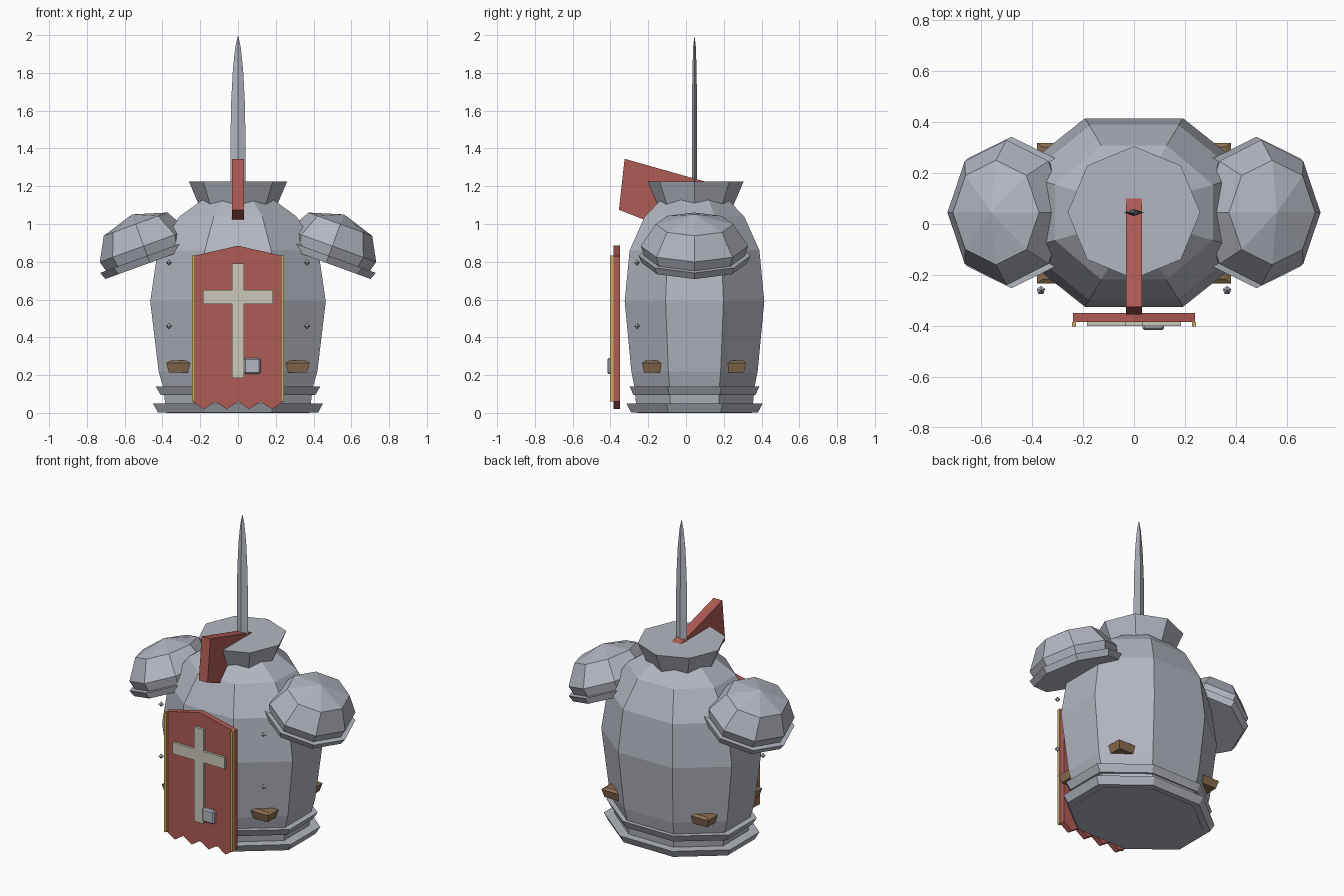
import bpy, bmesh, math
from mathutils import Matrix

if "Cube" in bpy.data.objects:
    bpy.data.objects.remove(bpy.data.objects["Cube"])

CY = 0.045  # depth centre of the armour


def material(name, rgb):
    m = bpy.data.materials.new(name)
    m.diffuse_color = (*rgb, 1)
    m.use_nodes = True
    m.node_tree.nodes["Principled BSDF"].inputs["Base Color"].default_value = m.diffuse_color
    return m


STEEL = material("steel", (0.45, 0.47, 0.53))
RED = material("red_cloth", (0.43, 0.105, 0.09))
GOLD = material("gold_trim", (0.62, 0.42, 0.12))
CREAM = material("cream", (0.60, 0.58, 0.48))
WOOD = material("brown_leather", (0.25, 0.155, 0.08))


def finish(name, bm, mat, matrix=Matrix()):
    bmesh.ops.recalc_face_normals(bm, faces=bm.faces[:])
    me = bpy.data.meshes.new(name)
    bm.to_mesh(me)
    bm.free()
    me.materials.append(mat)
    ob = bpy.data.objects.new(name, me)
    ob.matrix_world = matrix
    bpy.context.collection.objects.link(ob)
    return ob


def loft(name, rings, mat, n=8, phase=0.0, matrix=Matrix.Translation((0, CY, 0))):
    """Stack of n-sided rings (z, rx, ry); a zero radius makes a point."""
    bm = bmesh.new()
    loops = []
    for z, rx, ry in rings:
        if rx == 0:
            loops.append([bm.verts.new((0, 0, z))] * n)
            continue
        angles = [math.tau * (i + phase) / n for i in range(n)]
        loops.append([bm.verts.new((rx * math.cos(a), ry * math.sin(a), z)) for a in angles])
    for lo, hi in zip(loops, loops[1:]):
        for i in range(n):
            j = (i + 1) % n
            bm.faces.new(list(dict.fromkeys((lo[i], lo[j], hi[j], hi[i]))))
    for loop in (loops[0], loops[-1]):
        if len(set(loop)) == n:
            bm.faces.new(loop)
    return finish(name, bm, mat, matrix)


def prism(name, pts, lo, hi, mat, axis="y"):
    """Outline (a, z) extruded along y, or along x when axis is 'x'."""
    bm = bmesh.new()
    place = (lambda a, z, d: (a, d, z)) if axis == "y" else (lambda a, z, d: (d, a, z))
    rows = [[bm.verts.new(place(a, z, d)) for a, z in pts] for d in (lo, hi)]
    for row in rows:
        bm.faces.new(row)
    for i in range(len(pts)):
        j = (i + 1) % len(pts)
        bm.faces.new((rows[0][i], rows[0][j], rows[1][j], rows[1][i]))
    return finish(name, bm, mat)


def plate(name, x0, x1, z0, z1, y0, y1, mat):
    return prism(name, [(x0, z0), (x1, z0), (x1, z1), (x0, z1)], y0, y1, mat)


# Breastplate barrel, skirt bands and neck collar
loft("breastplate", [(0.0, 0.41, 0.33), (0.14, 0.43, 0.345), (0.22, 0.455, 0.362),
                     (0.59, 0.503, 0.40), (0.86, 0.46, 0.372), (1.04, 0.335, 0.285),
                     (1.13, 0.20, 0.19)], STEEL, phase=0.5)
loft("upper_skirt_band", [(0.095, 0.443, 0.35), (0.14, 0.472, 0.372)], STEEL, phase=0.5)
loft("lower_skirt_band", [(0.003, 0.46, 0.365), (0.05, 0.487, 0.39)], STEEL, phase=0.5)
loft("collar", [(1.06, 0.19, 0.19), (1.225, 0.26, 0.26)], STEEL)

# Tilted shoulder domes with flared rims, rivets and leather pads on both sides
for side, s in (("left", -1), ("right", 1)):
    tilt = Matrix.Translation((s * 0.48, CY, 0.83)) @ Matrix.Rotation(s * math.radians(20), 4, "Y")
    loft(side + "_shoulder_dome", [(-0.01, 0.23, 0.262), (0.057, 0.247, 0.285),
                                   (0.18, 0.18, 0.205), (0.235, 0, 0)], STEEL, matrix=tilt)
    loft(side + "_shoulder_rim", [(-0.038, 0.25, 0.28), (0.002, 0.265, 0.297)], STEEL, matrix=tilt)
    for z in (0.46, 0.795):
        loft(side + "_rivet", [(z - 0.017, 0, 0), (z, 0.017, 0.017), (z + 0.017, 0, 0)], STEEL, n=5,
             phase=0.25, matrix=Matrix.Translation((s * 0.365, -0.26, 0)))
    for end, y in (("front", -0.18), ("back", 0.265)):
        r = math.sqrt(2)
        loft(f"{side}_{end}_pad", [(0.215, 0.05 * r, 0.042 * r), (0.265, 0.064 * r, 0.053 * r),
                                   (0.277, 0.042 * r, 0.036 * r)], WOOD, n=4, phase=0.5,
             matrix=Matrix.Translation((s * 0.316, y, 0)))

# Blade with a diamond section
loft("blade", [(1.15, 0.04, 0.014), (1.45, 0.04, 0.014), (1.65, 0.036, 0.013), (1.82, 0.027, 0.011),
               (1.94, 0.014, 0.007), (2.0, 0, 0)], STEEL, n=4)

# Red crest running from the collar out over the chest
prism("crest", [(-0.325, 1.345), (-0.355, 1.075), (-0.1, 0.975), (0.08, 1.05), (0.11, 1.222)],
      -0.031, 0.031, RED, axis="x")

# Hanging banner with a pointed top and toothed hem
hem = [(-0.24 + 0.06 * i, 0.02 if i % 2 else 0.06) for i in range(9)]
prism("banner", hem + [(0.24, 0.83), (0, 0.885), (-0.24, 0.83)], -0.385, -0.35, RED)
for side, s in (("left", -1), ("right", 1)):
    plate(side + "_banner_trim", s * 0.228, s * 0.244, 0.06, 0.832, -0.402, -0.384, GOLD)

# Cross emblem as one outline
w, a = 0.033, 0.185
prism("cross", [(-w, 0.185), (w, 0.185), (w, 0.577), (a, 0.577), (a, 0.65), (w, 0.65), (w, 0.792),
                (-w, 0.792), (-w, 0.65), (-a, 0.65), (-a, 0.577), (-w, 0.577)], -0.4, -0.384, CREAM)

# Small chamfered buckle
buckle = plate("buckle", 0.033, 0.118, 0.205, 0.291, -0.416, -0.384, STEEL)
bevel = buckle.modifiers.new("chamfer", "BEVEL")
bevel.width = 0.008
bevel.segments = 1
